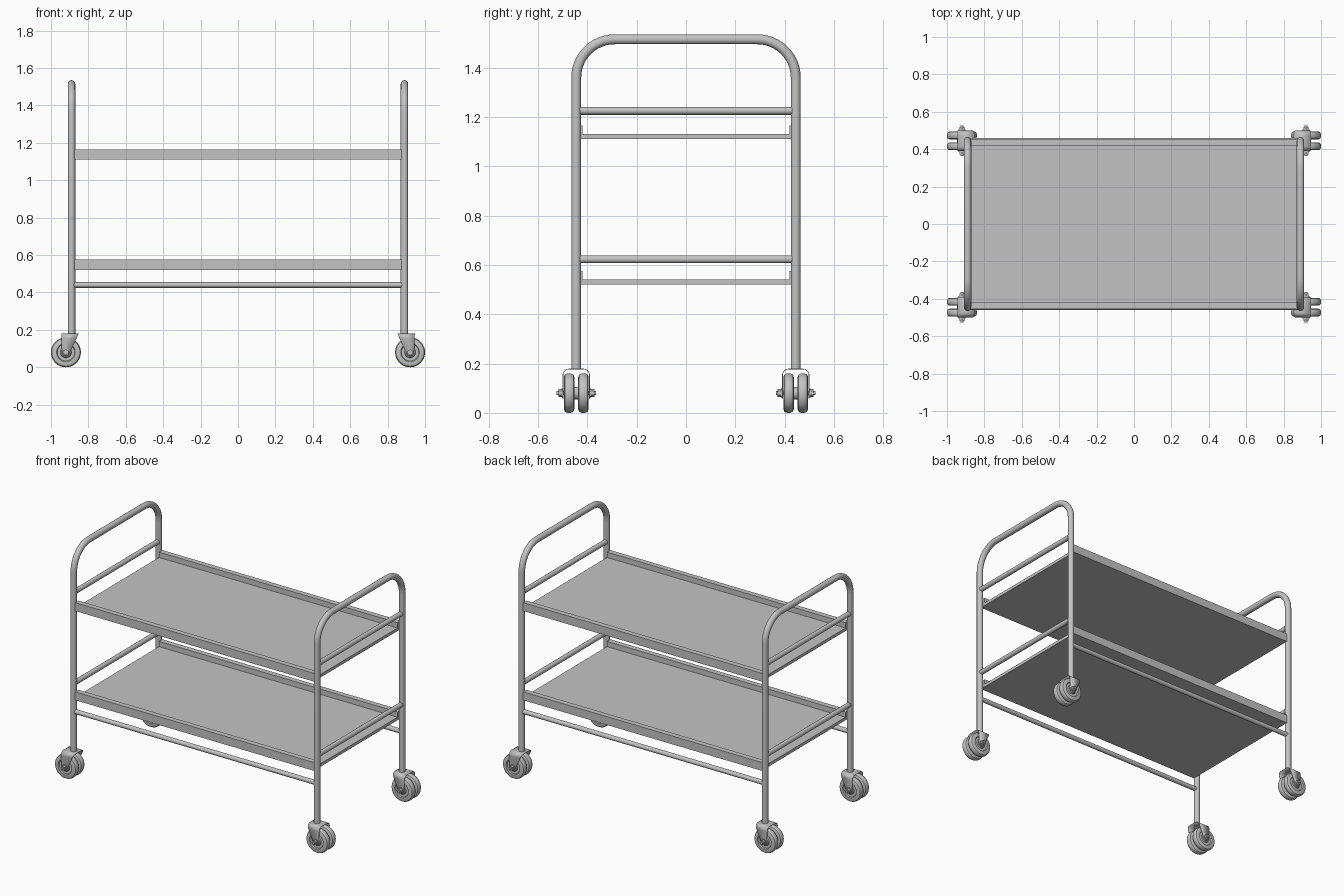
import bpy
import bmesh
from math import sin, cos, pi, radians
from mathutils import Matrix

if "Cube" in bpy.data.objects:
    bpy.data.objects.remove(bpy.data.objects["Cube"], do_unlink=True)

# Single brushed steel colour
steel = bpy.data.materials.new("steel_grey")
steel.use_nodes = True
COLOUR = (0.55, 0.55, 0.55, 1)
steel.diffuse_color = COLOUR
steel.node_tree.nodes["Principled BSDF"].inputs["Base Color"].default_value = COLOUR

LEG_X, LEG_Y, TUBE_R = 0.89, 0.445, 0.02
WHEEL_X, WHEEL_R = 0.92, 0.08


def activate(obj):
    bpy.ops.object.select_all(action="DESELECT")
    obj.select_set(True)
    bpy.context.view_layer.objects.active = obj


def add_mesh(name, bm, smooth=True):
    bmesh.ops.recalc_face_normals(bm, faces=bm.faces)
    mesh = bpy.data.meshes.new(name)
    bm.to_mesh(mesh)
    bm.free()
    mesh.materials.append(steel)
    obj = bpy.data.objects.new(name, mesh)
    bpy.context.collection.objects.link(obj)
    if smooth:
        activate(obj)
        bpy.ops.object.shade_smooth_by_angle(angle=radians(35))
    return obj


def tube(name, points, radius):
    """Round tube along a list of points."""
    curve = bpy.data.curves.new(name, "CURVE")
    curve.dimensions = "3D"
    curve.bevel_depth = radius
    curve.bevel_resolution = 6
    curve.use_fill_caps = True
    spline = curve.splines.new("POLY")
    spline.points.add(len(points) - 1)
    for p, co in zip(spline.points, points):
        p.co = (*co, 1)
    curve.materials.append(steel)
    obj = bpy.data.objects.new(name, curve)
    bpy.context.collection.objects.link(obj)
    activate(obj)
    bpy.ops.object.convert(target="MESH")
    bpy.ops.object.shade_smooth_by_angle(angle=radians(35))


def prism(name, profile, x0, x1):
    """Extrude a y-z profile along x."""
    bm = bmesh.new()
    face = bm.faces.new([bm.verts.new((x0, y, z)) for y, z in profile])
    out = bmesh.ops.extrude_face_region(bm, geom=[face])
    moved = [v for v in out["geom"] if isinstance(v, bmesh.types.BMVert)]
    bmesh.ops.translate(bm, verts=moved, vec=(x1 - x0, 0, 0))
    return add_mesh(name, bm, smooth=False)


def lathe(name, profile, centre, steps=40):
    """Spin a closed (radius, y) profile round the y axis."""
    bm = bmesh.new()
    rings = []
    for i in range(steps):
        a = 2 * pi * i / steps
        rings.append([bm.verts.new((r * cos(a), y, r * sin(a))) for r, y in profile])
    n = len(profile)
    for i in range(steps):
        a, b = rings[i], rings[(i + 1) % steps]
        for j in range(n):
            k = (j + 1) % n
            bm.faces.new((a[j], a[k], b[k], b[j]))
    bmesh.ops.translate(bm, verts=bm.verts, vec=centre)
    return add_mesh(name, bm)


def rod(name, centre, radius, length, sides=20):
    """Cylinder lying along y."""
    bm = bmesh.new()
    bmesh.ops.create_cone(bm, cap_ends=True, segments=sides, radius1=radius,
                          radius2=radius, depth=length,
                          matrix=Matrix.Translation(centre) @ Matrix.Rotation(pi / 2, 4, "X"))
    return add_mesh(name, bm)


def end_frame(side, x):
    """Bent hoop that forms two legs and the push handle, with two rails."""
    bend, top = 0.155, 1.515
    path = [(x, -LEG_Y, 0.175)]
    for start, sign in ((pi, -1), (pi / 2, 1)):
        for i in range(13):
            a = start - i * pi / 24
            path.append((x, sign * (LEG_Y - bend) + bend * cos(a), top - bend + bend * sin(a)))
    path.append((x, LEG_Y, 0.175))
    tube(side + "_hoop_frame", path, TUBE_R)
    for level, z in (("upper", 1.225), ("lower", 0.623)):
        tube(f"{side}_{level}_rail", [(x, -0.43, z), (x, 0.43, z)], 0.016)


def tray(name, z):
    """Flat shelf with raised lips along the long edges."""
    outer, inner, floor, lip = 0.455, 0.42, 0.02, 0.055
    half = [(outer, z), (outer, z + lip), (inner, z + lip), (inner, z + floor)]
    profile = half + [(-y, h) for y, h in reversed(half)]
    prism(name, profile, -0.873, 0.873)


def fork(name, x, y, out):
    """Sheet metal bracket folded over both wheels, tapering to the axle."""
    half_w, top, corner = 0.054, 0.178, 0.025
    # Cheek rows: offset from centre, height, outer x and inner x
    side = []
    for i in range(6):
        a = -pi / 2 + i * pi / 12
        if i:
            w = 0.022 * cos(a)
            side.append((half_w, WHEEL_R + 0.022 * sin(a), w, -w))
        else:
            side.append((half_w, WHEEL_R - 0.022, 0.003, -0.003))
    side.append((half_w, WHEEL_R + 0.01, 0.022, -0.026))
    for i in range(6):
        a = i * pi / 10
        h = top - corner + corner * sin(a)
        t = (h - WHEEL_R) / (top - WHEEL_R)
        side.append((half_w - corner + corner * cos(a), h, 0.022 + 0.003 * t, -0.022 - 0.045 * t))
    rows = side + [(-d, h, p, q) for d, h, p, q in reversed(side)]
    bm = bmesh.new()
    grid = [[bm.verts.new((x + out * p, y + d, h)), bm.verts.new((x + out * q, y + d, h))]
            for d, h, p, q in rows]
    for a, b in zip(grid, grid[1:]):
        bm.faces.new((a[0], a[1], b[1], b[0]))
    obj = add_mesh(name, bm)
    mod = obj.modifiers.new("sheet", "SOLIDIFY")
    mod.thickness = 0.003
    mod.offset = 0


def castor(label, sx, sy):
    x, y = sx * WHEEL_X, sy * LEG_Y
    # Rounded tyre with a recessed ring and raised hub on both faces
    half = [(0.008, 0.02), (0.026, 0.02), (0.03, 0.014), (0.046, 0.014), (0.05, 0.021),
            (0.066, 0.021), (0.075, 0.017), (0.079, 0.01), (WHEEL_R, 0.004)]
    profile = half + [(r, -w) for r, w in reversed(half)]
    for part, offset in (("front", -0.029), ("back", 0.029)):
        lathe(f"{label}_{part}_wheel", profile, (x, y + offset, WHEEL_R))
    rod(label + "_wheel_spacer", (x, y, WHEEL_R), 0.026, 0.03)
    rod(label + "_axle", (x, y, WHEEL_R), 0.008, 0.162)
    for part, offset in (("front", -0.066), ("back", 0.066)):
        rod(f"{label}_{part}_nut", (x, y + offset, WHEEL_R), 0.016, 0.014, 6)
    for part, offset in (("front", -0.057), ("back", 0.057)):
        rod(f"{label}_{part}_washer", (x, y + offset, WHEEL_R), 0.018, 0.004)
    fork(label + "_fork", x, y, sx)


# Frames at both ends
for side, sx in (("left", 1), ("right", -1)):
    end_frame(side, sx * LEG_X)
    for end, sy in (("front", -1), ("back", 1)):
        castor(f"{end}_{side}_castor", sx, sy)

# Shelves
tray("upper_tray", 1.11)
tray("lower_tray", 0.52)

# Long stretcher bars below the lower shelf
for end, sy in (("front", -1), ("back", 1)):
    tube(end + "_stretcher", [(-0.88, sy * LEG_Y, 0.44), (0.88, sy * LEG_Y, 0.44)], 0.015)
